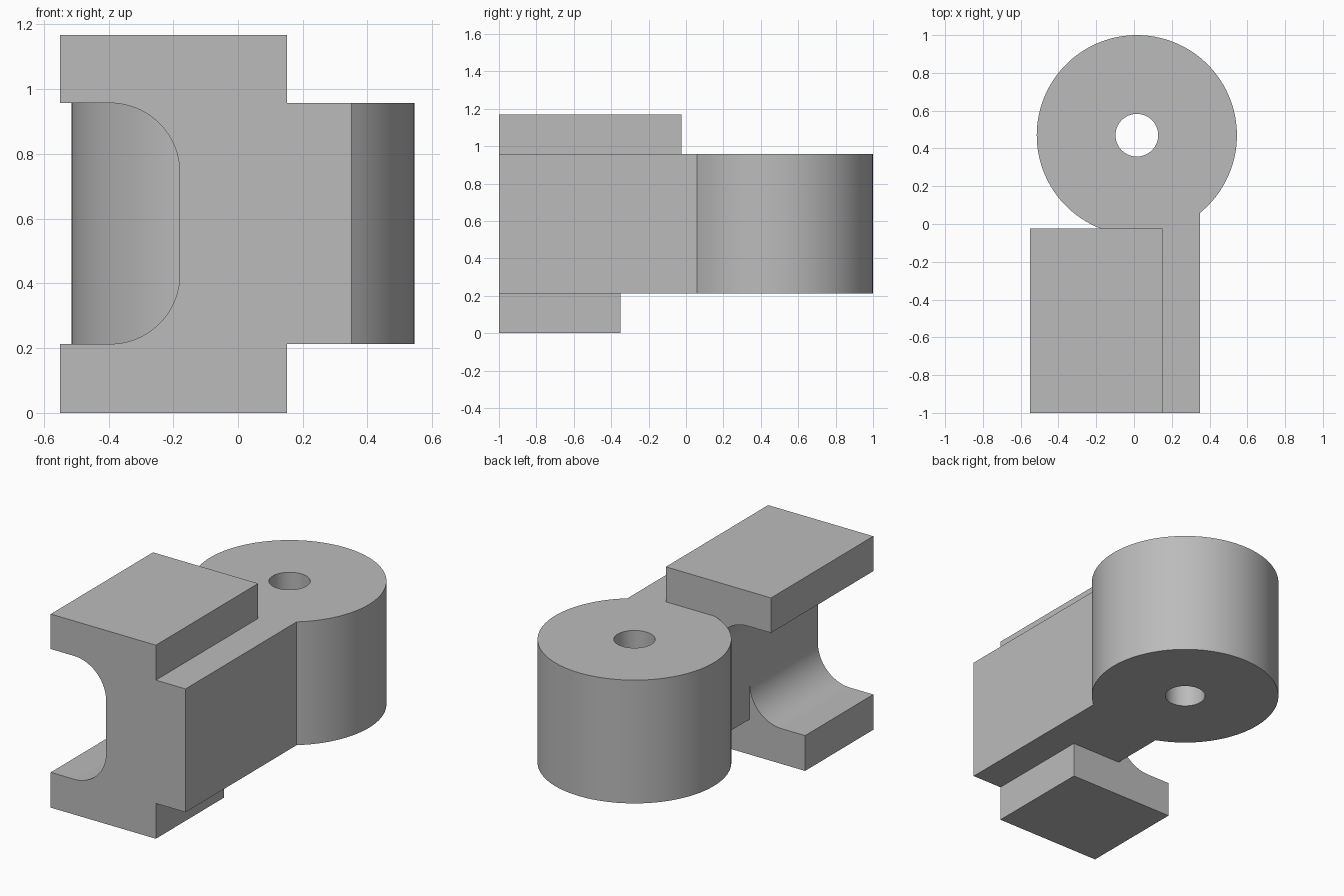
import bpy, bmesh
from math import sin, cos, atan2, asin, pi, radians, tau

cube = bpy.data.objects.get("Cube")
if cube:
    bpy.data.objects.remove(cube)

steel = bpy.data.materials.new("plain grey")
steel.use_nodes = True
GREY = (0.5, 0.5, 0.5, 1)
steel.diffuse_color = GREY
steel.node_tree.nodes["Principled BSDF"].inputs["Base Color"].default_value = GREY

FRONT = -1.0
WEB_LEFT, WEB_RIGHT = -0.18, 0.35
LOW, HIGH, TOP = 0.213, 0.957, 1.168
EYE_X, EYE_Y, EYE_R, HOLE_R = 0.015, 0.47, 0.53, 0.113
FILLET = 0.215


def arc(cx, cy, r, start, end, steps):
    angles = [start + (end - start) * i / steps for i in range(steps + 1)]
    return [(cx + r * cos(a), cy + r * sin(a)) for a in angles]


def extrude(name, points, vector):
    """Solid made by sweeping a closed 3D outline along a vector."""
    bm = bmesh.new()
    face = bm.faces.new([bm.verts.new(p) for p in points])
    result = bmesh.ops.extrude_face_region(bm, geom=[face], use_keep_orig=True)
    moved = [g for g in result["geom"] if isinstance(g, bmesh.types.BMVert)]
    bmesh.ops.translate(bm, verts=moved, vec=vector)
    bmesh.ops.recalc_face_normals(bm, faces=bm.faces)
    mesh = bpy.data.meshes.new(name)
    bm.to_mesh(mesh)
    bm.free()
    mesh.materials.append(steel)
    obj = bpy.data.objects.new(name, mesh)
    bpy.context.collection.objects.link(obj)
    return obj


def combine(target, tool, operation):
    mod = target.modifiers.new(operation.lower(), 'BOOLEAN')
    mod.operation, mod.solver, mod.object = operation, 'EXACT', tool
    bpy.context.view_layer.objects.active = target
    bpy.ops.object.modifier_apply(modifier=mod.name)
    bpy.data.objects.remove(tool)


# Web and round eye in one plan outline
start = -asin((EYE_Y - 0.059) / EYE_R)
dx = WEB_LEFT - EYE_X
end = atan2(-(EYE_R ** 2 - dx ** 2) ** 0.5, dx) + tau
plan = arc(EYE_X, EYE_Y, EYE_R, start, end, 96)
plan[0] = (WEB_RIGHT, plan[0][1])
plan += [(WEB_LEFT, FRONT), (WEB_RIGHT, FRONT)]
body = extrude("bracket_body", [(x, y, LOW) for x, y in plan], (0, 0, HIGH - LOW))

# Pin hole through the eye
circle = arc(EYE_X, EYE_Y, HOLE_R, 0, tau, 64)[:-1]
hole = extrude("pin_hole_cutter", [(x, y, -0.2) for x, y in circle], (0, 0, 2))
combine(body, hole, 'DIFFERENCE')


# Flanges with a rounded inner corner against the web
def flange(name, inner, outer, back):
    side = 1 if outer > inner else -1
    corner = arc(WEB_LEFT - FILLET, -FILLET, FILLET, 0, pi / 2, 24)
    outline = [(-0.55, outer), (0.152, outer), (0.152, inner), (WEB_LEFT, inner)]
    outline += [(x, inner + side * z) for x, z in corner] + [(-0.55, inner)]
    return extrude(name, [(x, FRONT, z) for x, z in outline], (0, back - FRONT, 0))


combine(body, flange("top_flange", HIGH, TOP, -0.025), 'UNION')
combine(body, flange("bottom_flange", LOW, 0, -0.35), 'UNION')

# Smooth curved walls, crisp edges
bpy.ops.object.select_all(action='DESELECT')
body.select_set(True)
bpy.context.view_layer.objects.active = body
bpy.ops.object.shade_smooth_by_angle(angle=radians(30))
